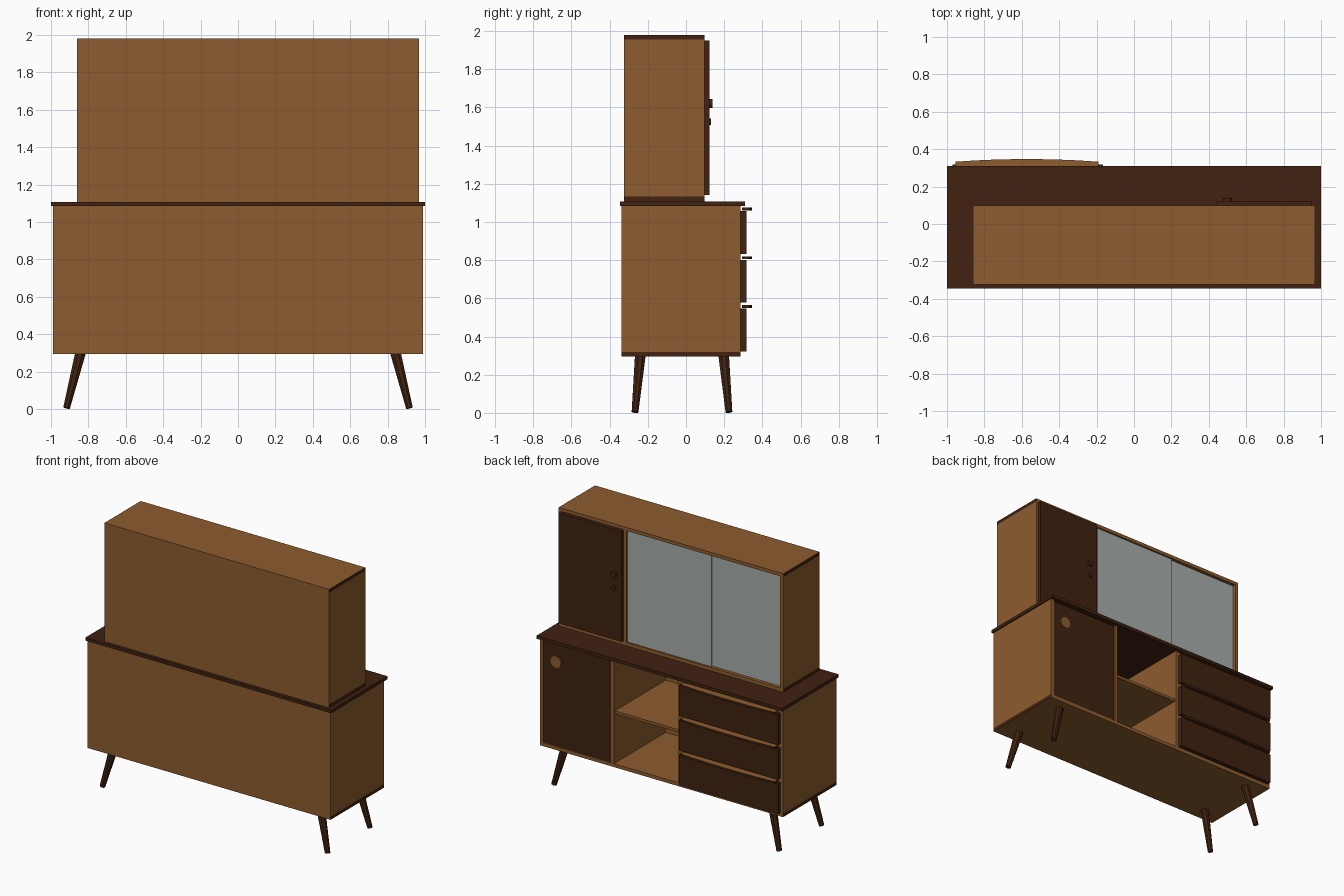
import bpy, bmesh, math
from mathutils import Vector, Matrix

if "Cube" in bpy.data.objects:
    bpy.data.objects.remove(bpy.data.objects["Cube"])


def mat(name, rgb):
    m = bpy.data.materials.new(name)
    m.diffuse_color = (*rgb, 1)
    m.use_nodes = True
    m.node_tree.nodes["Principled BSDF"].inputs["Base Color"].default_value = m.diffuse_color
    return m


WOOD = mat("warm wood", (0.27, 0.108, 0.028))
DARK = mat("dark walnut", (0.052, 0.016, 0.0055))
GLASS = mat("grey glass", (0.39, 0.43, 0.42))


def finish(bm, name, mats, rule=None):
    bmesh.ops.recalc_face_normals(bm, faces=bm.faces)
    if rule:
        for f in bm.faces:
            f.material_index = 1 if rule(f.normal) else 0
    me = bpy.data.meshes.new(name)
    bm.to_mesh(me)
    bm.free()
    for m in mats:
        me.materials.append(m)
    ob = bpy.data.objects.new(name, me)
    bpy.context.collection.objects.link(ob)
    return ob


def box(name, x, y, z, mats=(WOOD,), rule=None):
    bm = bmesh.new()
    bmesh.ops.create_cube(bm, size=1)
    for v in bm.verts:
        v.co = [(a + b) / 2 + c * (b - a) for (a, b), c in zip((x, y, z), v.co)]
    return finish(bm, name, mats, rule)


def rod(name, a, b, r1, r2, n, m):
    a, b = Vector(a), Vector(b)
    d = b - a
    bm = bmesh.new()
    M = Matrix.Translation((a + b) / 2) @ d.to_track_quat('Z', 'Y').to_matrix().to_4x4()
    bmesh.ops.create_cone(bm, cap_ends=True, segments=n, radius1=r1, radius2=r2,
                          depth=d.length, matrix=M)
    return finish(bm, name, (m,))


def ends(n):
    return abs(n.x) > 0.9


T = 0.025  # panel thickness

# Lower cabinet carcass (open side faces +y)
Y0, Y1, Z0, Z1 = -0.337, 0.285, 0.295, 1.085
box("lower_bottom_panel", (-0.99, 0.99), (Y0, Y1), (Z0, Z0 + T), (WOOD, DARK), ends)
box("lower_back_panel", (-0.99, 0.99), (Y0, Y0 + 0.02), (Z0 + T, Z1))
for s, n in ((-1, "left"), (1, "right")):
    box("lower_side_" + n, sorted((s * 0.99, s * (0.99 - T))), (Y0 + 0.02, Y1), (Z0 + T, Z1))
for i, x in enumerate((-0.165, 0.387)):
    box(f"lower_divider_{i}", (x, x + T), (Y0 + 0.02, Y1), (Z0 + T, Z1))
box("open_shelf", (-0.14, 0.387), (Y0 + 0.02, 0.275), (0.685, 0.705))
box("worktop", (-1, 1), (-0.346, 0.31), (Z1, 1.108), (DARK,))

# Lower door with round pull
box("lower_door", (0.415, 0.962), (0.255, 0.281), (Z0 + T + 0.003, Z1 - 0.008), (DARK,))
rod("round_door_pull", (0.86, 0.275, 0.942), (0.86, 0.286, 0.942), 0.042, 0.042, 24, WOOD)

# Drawers with bowed finger lips
box("drawer_rail_panel", (-0.965, -0.165), (0.255, 0.28), (Z0 + T, Z1))
for i, z in enumerate((0.322, 0.577, 0.832)):
    box(f"drawer_front_{i}", (-0.97, -0.165), (0.286, 0.317), (z, z + 0.225), (DARK,))
    bm = bmesh.new()
    pts = [(-0.955, 0.293), (-0.19, 0.293)]
    for k in range(13):
        t = 1 - k / 6
        pts.append((-0.5725 + 0.3825 * t, 0.347 - 0.014 * t * t))
    f = bm.faces.new([bm.verts.new((px, py, z + 0.228)) for px, py in pts])
    r = bmesh.ops.extrude_face_region(bm, geom=[f])
    for v in r["geom"]:
        if isinstance(v, bmesh.types.BMVert):
            v.co.z += 0.015
    finish(bm, f"drawer_lip_{i}", (DARK, WOOD), lambda n: n.z > 0.9)

# Splayed tapered legs
for sx in (-1, 1):
    for sy, n in ((-1, "front"), (1, "back")):
        dy = -0.239 if sy < 0 else 0.197
        rod(f"{n}_leg_{'left' if sx < 0 else 'right'}",
            (sx * 0.917, dy + sy * 0.028, 0.0045), (sx * 0.841, dy, 0.305),
            0.019, 0.03, 8, DARK)

# Upper cabinet carcass
X0, X1, U0, U1, H0, H1 = -0.861, 0.968, -0.324, 0.098, 1.108, 1.98
box("upper_bottom_panel", (X0, X1), (U0, U1), (H0, H0 + T), (WOOD, DARK), ends)
box("upper_top_panel", (X0, X1), (U0, U1), (H1 - T, H1), (WOOD, DARK), ends)
box("upper_back_panel", (X0, X1), (U0, U0 + 0.02), (H0 + T, H1 - T))
for x, n in ((X0, "left"), (X1 - T, "right")):
    box("upper_side_" + n, (x, x + T), (U0 + 0.02, U1), (H0 + T, H1 - T))
box("upper_divider", (0.415, 0.44), (U0 + 0.02, U1), (H0 + T, H1 - T))

# Upper door with two knobs
box("upper_door", (0.44, 0.952), (U1 - 0.003, 0.123), (1.141, 1.952), (DARK,))
for i, (z, r, y) in enumerate(((1.62, 0.024, 0.138), (1.525, 0.018, 0.132))):
    rod(f"door_knob_{i}", (0.5, 0.118, z), (0.5, y, z), r, r, 16, DARK)

# Sliding glass panes
box("glass_pane_outer", (-0.268, 0.415), (0.078, 0.086), (H0 + T, H1 - T), (GLASS,))
box("glass_pane_inner", (X0 + T, -0.24), (0.066, 0.074), (H0 + T, H1 - T), (GLASS,))
